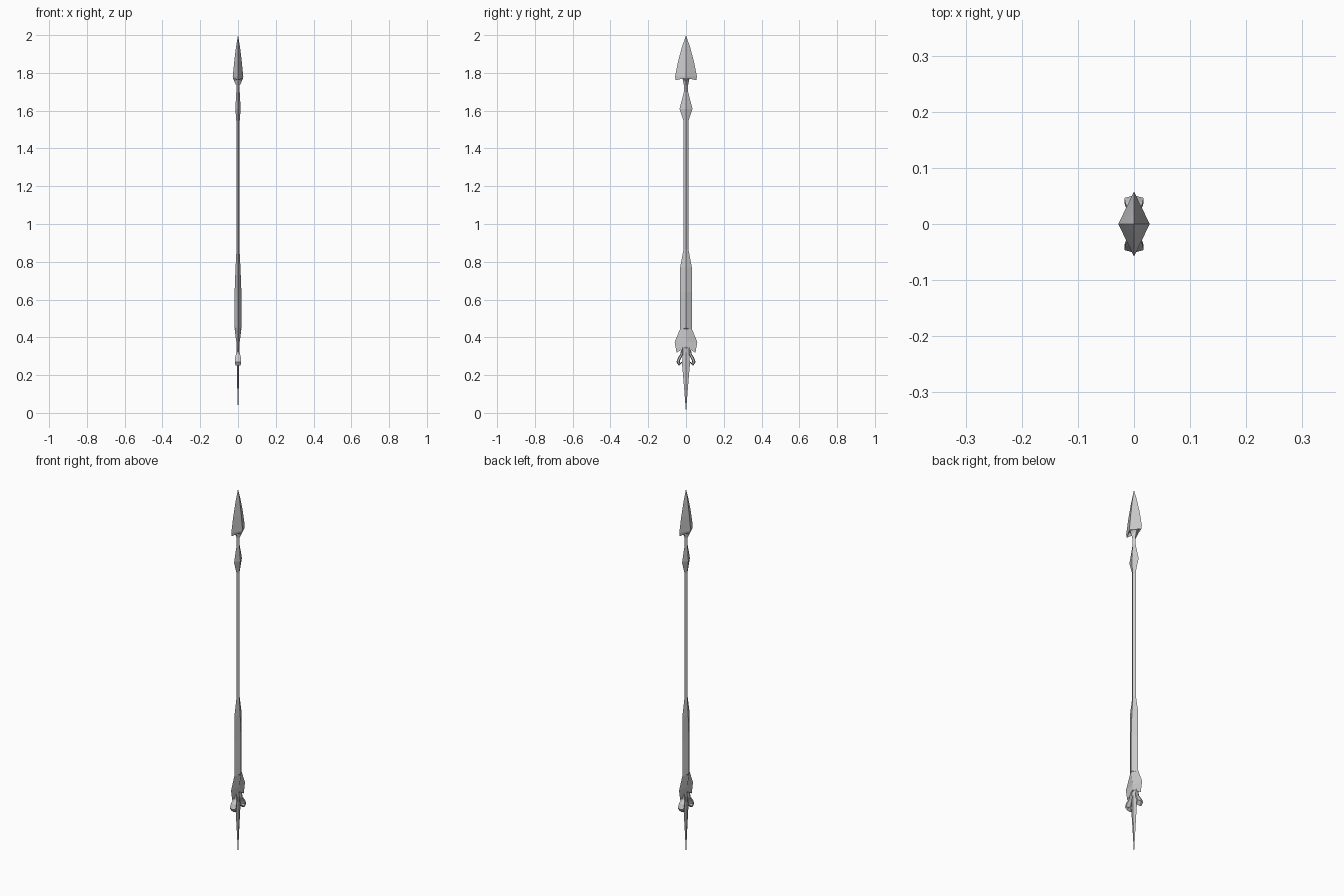
import bpy, bmesh, math


def finish(name, bm):
    bmesh.ops.remove_doubles(bm, verts=bm.verts, dist=0.0003)
    bmesh.ops.dissolve_degenerate(bm, dist=0.0001, edges=bm.edges)
    bmesh.ops.recalc_face_normals(bm, faces=bm.faces)
    me = bpy.data.meshes.new(name)
    bm.to_mesh(me)
    bm.free()
    ob = bpy.data.objects.new(name, me)
    bpy.context.collection.objects.link(ob)
    return ob


def ridged(name, edge, ridge):
    """Diamond-section part: edge (y, z) joined to centre ridge (x, z), mirrored four ways."""
    bm = bmesh.new()
    for sx in (1, -1):
        for sy in (1, -1):
            a = [bm.verts.new((0, sy * y, z)) for y, z in edge]
            b = [bm.verts.new((sx * x, 0, z)) for x, z in ridge]
            for i in range(len(a) - 1):
                bm.faces.new((a[i], a[i + 1], b[i + 1], b[i]))
    return finish(name, bm)


def hook(name, side, stations):
    """Faceted six-sided hook lofted through (y, z, half depth, half width, tilt)."""
    bm = bmesh.new()
    rings = []
    for y, z, ry, rx, tilt in stations:
        ring = []
        for k in range(6):
            a = math.tau * k / 6 + math.pi / 6
            d = ry * math.sin(a)
            ring.append(bm.verts.new((rx * math.cos(a) / 0.866,
                                      side * (y + d * math.cos(tilt)),
                                      z + d * math.sin(tilt))))
        rings.append(ring)
    for r, s in zip(rings, rings[1:]):
        for k in range(6):
            bm.faces.new((r[k], r[(k + 1) % 6], s[(k + 1) % 6], s[k]))
    bm.faces.new(rings[0])
    bm.faces.new(rings[-1])
    return finish(name, bm)


# Barbed spear head
ridged("spear_head",
       [(0, 2.0), (0.022, 1.935), (0.042, 1.86), (0.058, 1.78), (0.054, 1.762),
        (0.034, 1.782), (0.018, 1.768), (0.011, 1.735)],
       [(0, 2.0), (0.011, 1.935), (0.020, 1.86), (0.028, 1.78), (0.027, 1.772),
        (0.024, 1.765), (0.018, 1.752), (0.010, 1.735)])

# Neck and flared collar
ridged("collar",
       [(0, 1.75), (0.011, 1.75), (0.011, 1.70), (0.034, 1.61), (0.013, 1.545), (0, 1.545)],
       [(0, 1.75), (0.009, 1.75), (0.009, 1.70), (0.014, 1.61), (0.009, 1.545), (0, 1.545)])

# Long thin shaft
ridged("shaft",
       [(0, 1.56), (0.013, 1.56), (0.013, 0.85), (0, 0.85)],
       [(0, 1.56), (0.008, 1.56), (0.008, 0.85), (0, 0.85)])

# Thick grip
ridged("grip",
       [(0, 0.865), (0.013, 0.865), (0.031, 0.77), (0.031, 0.64), (0.031, 0.44), (0, 0.43)],
       [(0, 0.865), (0.008, 0.865), (0.013, 0.77), (0.018, 0.64), (0.018, 0.45), (0, 0.38)])

# Winged guard below the grip
ridged("winged_guard",
       [(0.031, 0.445), (0.060, 0.375), (0.050, 0.318), (0.026, 0.343), (0.016, 0.32), (0, 0.31)],
       [(0.018, 0.445), (0.009, 0.375), (0.008, 0.35), (0.007, 0.343), (0.006, 0.32), (0, 0.31)])

# Paired hooks under the guard
for side, label in ((1, "right"), (-1, "left")):
    hook("hook_" + label, side,
         [(0.020, 0.350, 0.006, 0.005, 0.0), (0.022, 0.312, 0.007, 0.010, 0.3),
          (0.036, 0.287, 0.009, 0.016, 0.9), (0.042, 0.270, 0.009, 0.017, 0.0),
          (0.034, 0.256, 0.008, 0.014, -1.1), (0.022, 0.268, 0.003, 0.006, -1.6)])

# Tail spike
ridged("tail_spike",
       [(0, 0.36), (0.014, 0.36), (0.021, 0.26), (0.010, 0.13), (0, 0)],
       [(0, 0.36), (0.006, 0.36), (0.006, 0.26), (0.004, 0.13), (0, 0)])
